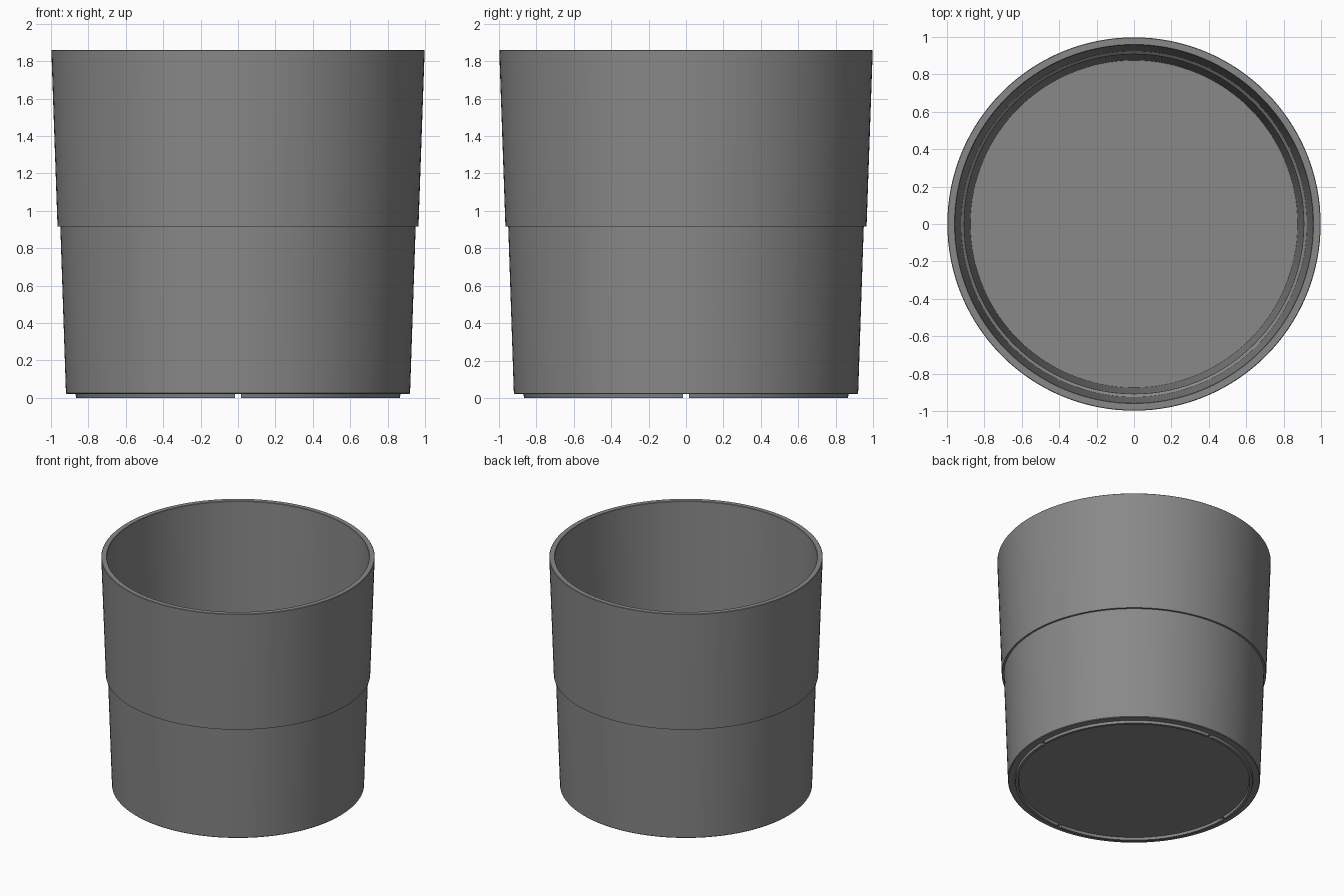
import bpy, bmesh
from math import cos, sin, pi, radians

old = bpy.data.objects.get("Cube")
if old:
    bpy.data.objects.remove(old, do_unlink=True)

GREY = (0.25, 0.25, 0.25, 1)
grey = bpy.data.materials.new("plain grey")
grey.use_nodes = True
grey.diffuse_color = GREY
grey.node_tree.nodes["Principled BSDF"].inputs["Base Color"].default_value = GREY


def lathe(name, profile, steps, start=0.0, sweep=2 * pi, closed=False):
    """Turn an (r, z) profile around z; closed profiles swept part way get end caps."""
    bm = bmesh.new()
    full = sweep >= 2 * pi - 1e-6
    rings = []
    for i in range(steps if full else steps + 1):
        a = start + sweep * i / steps
        rings.append([bm.verts.new((r * cos(a), r * sin(a), z)) for r, z in profile])
    for i in range(steps):
        a, b = rings[i], rings[(i + 1) % len(rings)]
        for j in range(len(profile) if closed else len(profile) - 1):
            k = (j + 1) % len(profile)
            bm.faces.new((a[j], b[j], b[k], a[k]))
    if closed and not full:
        bm.faces.new(rings[0])
        bm.faces.new(rings[-1])
    bmesh.ops.remove_doubles(bm, verts=bm.verts, dist=1e-5)
    bmesh.ops.recalc_face_normals(bm, faces=bm.faces)
    mesh = bpy.data.meshes.new(name)
    bm.to_mesh(mesh)
    bm.free()
    obj = bpy.data.objects.new(name, mesh)
    bpy.context.collection.objects.link(obj)
    mesh.materials.append(grey)
    bpy.ops.object.select_all(action='DESELECT')
    obj.select_set(True)
    bpy.context.view_layer.objects.active = obj
    bpy.ops.object.shade_smooth_by_angle(angle=radians(30))
    return obj


# Pot: underside, lower wall, stepped collar, rim, inner wall with ledge, floor
lathe("pot_body", [
    (0, 0.02), (0.915, 0.02), (0.92, 0.025),
    (0.95, 0.915), (0.965, 0.915),
    (0.998, 1.857), (0.995, 1.86), (0.96, 1.86), (0.957, 1.857),
    (0.925, 0.93), (0.908, 0.915),
    (0.875, 0.07), (0, 0.07),
], 128)

# Foot ring in four arcs, with drainage gaps at front, back and sides
gap = 0.018
for i, side in enumerate(("back_left", "back_right", "front_right", "front_left")):
    lathe("foot_arc_" + side,
          [(0.84, 0.022), (0.845, 0), (0.865, 0), (0.87, 0.022)],
          32, i * pi / 2 + gap, pi / 2 - 2 * gap, closed=True)
